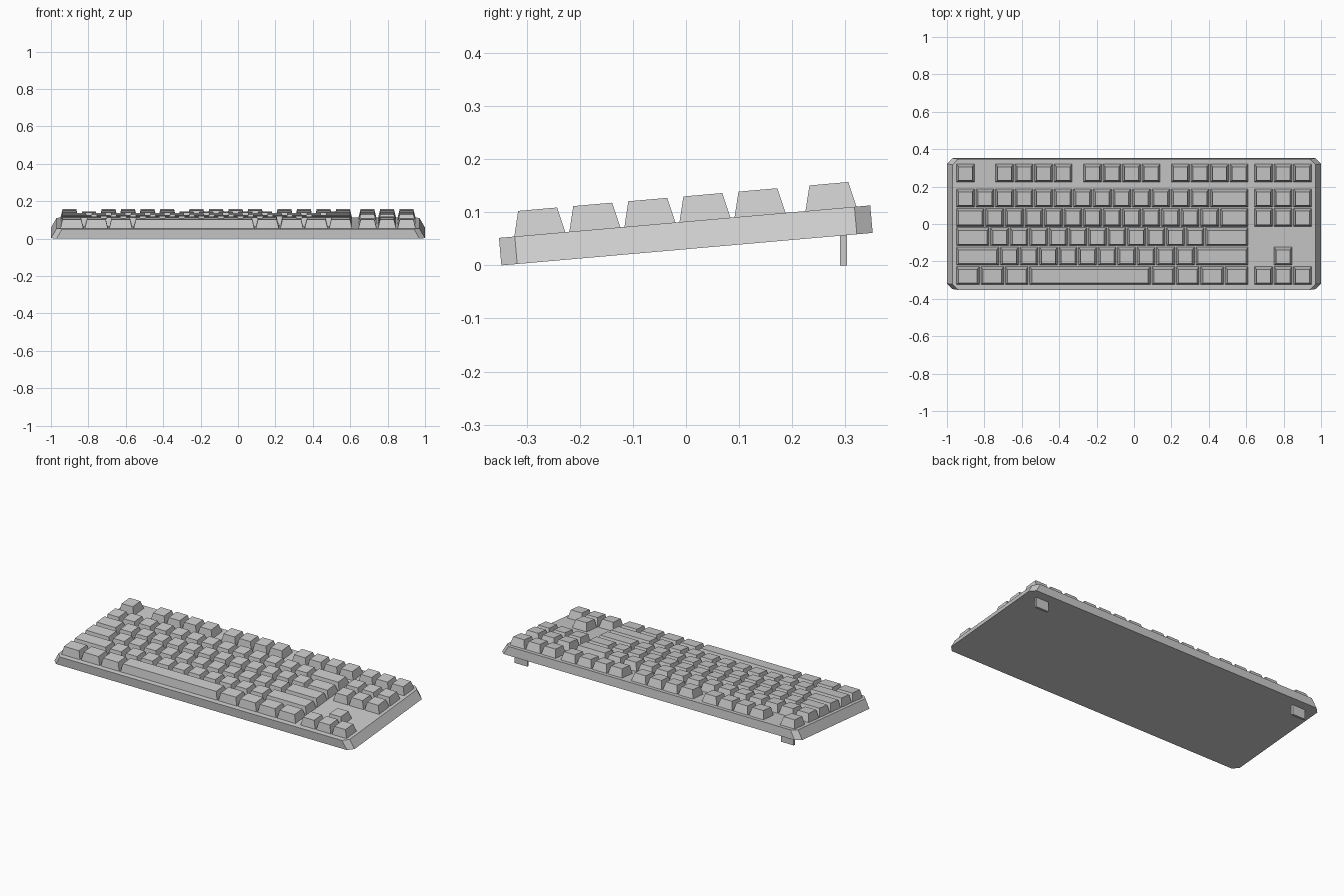
import bpy
import bmesh
import math
from mathutils import Matrix

if "Cube" in bpy.data.objects:
    bpy.data.objects.remove(bpy.data.objects["Cube"], do_unlink=True)

UNIT = 0.1045        # width of one key cell
GAP = 0.008          # space between neighbouring keys
DEPTH = 0.7025       # case depth along the slope
THICK = 0.052        # case thickness
KEY_HEIGHT = 0.0475
TAPER = 0.0115       # inset of a key top on each side
LEFT = -9.125 * UNIT

# Everything but the feet leans on the front bottom edge
TILT = Matrix.Translation((0, -0.348, 0)) @ Matrix.Rotation(math.radians(5), 4, "X")

grey = bpy.data.materials.new("plain grey")
grey.use_nodes = True
grey.diffuse_color = (0.6, 0.6, 0.6, 1)
grey.node_tree.nodes["Principled BSDF"].inputs["Base Color"].default_value = (0.6, 0.6, 0.6, 1)


def loft(bm, lower, upper, z0, z1):
    """Closed solid between two outlines with the same number of points."""
    a = [bm.verts.new((x, y, z0)) for x, y in lower]
    b = [bm.verts.new((x, y, z1)) for x, y in upper]
    bm.faces.new(a[::-1])
    bm.faces.new(b)
    for i in range(len(a)):
        j = (i + 1) % len(a)
        bm.faces.new((a[i], a[j], b[j], b[i]))


def rect(x0, x1, y0, y1, inset=0):
    return [(x0 + inset, y0 + inset), (x1 - inset, y0 + inset),
            (x1 - inset, y1 - inset), (x0 + inset, y1 - inset)]


def cut_corner_rect(half, depth, cut):
    return [(-half + cut, 0), (half - cut, 0), (half, cut), (half, depth - cut),
            (half - cut, depth), (-half + cut, depth), (-half, depth - cut), (-half, cut)]


def finish(bm, name, matrix=None):
    if matrix:
        bm.transform(matrix)
    mesh = bpy.data.meshes.new(name)
    bm.to_mesh(mesh)
    bm.free()
    mesh.materials.append(grey)
    bpy.context.collection.objects.link(bpy.data.objects.new(name, mesh))


# Case: sloping ends and cut corners
bm = bmesh.new()
loft(bm, cut_corner_rect(1, DEPTH, 0.03), cut_corner_rect(0.97, DEPTH, 0.03), 0, THICK)
finish(bm, "case", TILT)

# Key rows, front to back: lists of (start, key widths) in key cells
cluster = (15.25, [1] * 3)
rows = {
    "bottom_key_row": [(0, [1.25] * 3 + [6.25] + [1.25] * 4), cluster],
    "shift_key_row": [(0, [2.25] + [1] * 10 + [2.75]), (16.25, [1])],
    "home_key_row": [(0, [1.75] + [1] * 11 + [2.25])],
    "upper_key_row": [(0, [1.5] + [1] * 12 + [1.5]), cluster],
    "number_key_row": [(0, [1] * 13 + [2]), cluster],
    "function_key_row": [(0, [1]), (2, [1] * 4), (6.5, [1] * 4), (11, [1] * 4), cluster],
}
y = 0.029
for name, groups in rows.items():
    if name == "function_key_row":
        y += 0.03
    bm = bmesh.new()
    for start, widths in groups:
        x = LEFT + start * UNIT
        for width in widths:
            box = (x + GAP / 2, x + width * UNIT - GAP / 2, y, y + UNIT - GAP)
            loft(bm, rect(*box), rect(*box, TAPER), THICK, THICK + KEY_HEIGHT)
            x += width * UNIT
    finish(bm, name, TILT)
    y += 0.1042

# Upright rear feet
for side, name in ((1, "left_foot"), (-1, "right_foot")):
    bm = bmesh.new()
    middle = side * 0.888
    outline = rect(middle - 0.042, middle + 0.042, 0.29, 0.303)
    loft(bm, outline, outline, 0, 0.06)
    finish(bm, name)
